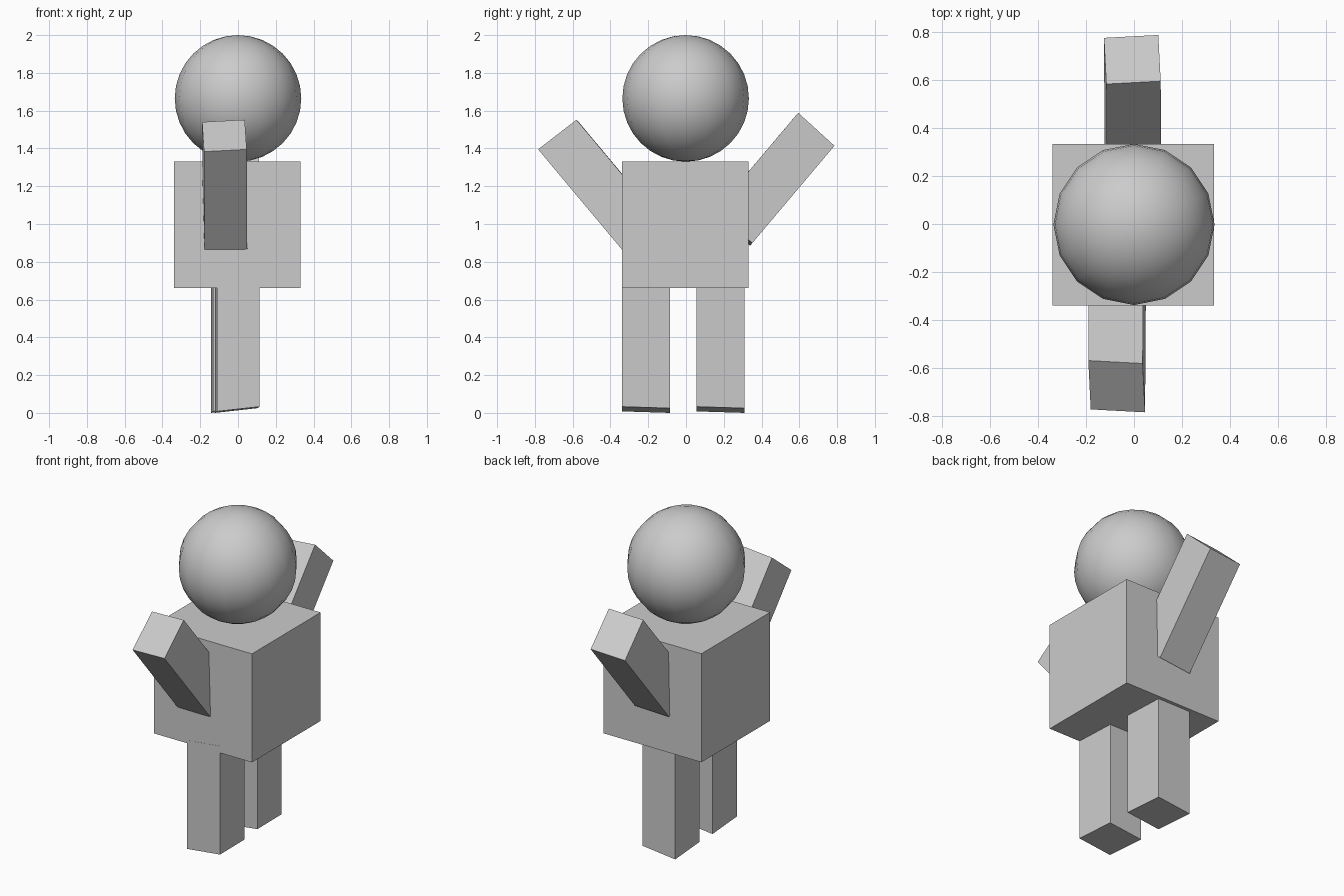
import bpy
from mathutils import Matrix, Vector

cube = bpy.data.objects.get("Cube")
if cube:
    bpy.data.objects.remove(cube, do_unlink=True)

# Single plain grey
grey = bpy.data.materials.new("plain_grey")
grey.use_nodes = True
COLOUR = (0.6, 0.6, 0.6, 1)
grey.diffuse_color = COLOUR
grey.node_tree.nodes["Principled BSDF"].inputs["Base Color"].default_value = COLOUR


def block(name, corner, across, depth, length):
    """Slanted box spanned by three edge vectors from one corner."""
    bpy.ops.mesh.primitive_cube_add(size=1)
    ob = bpy.context.object
    ob.name = name
    edges = [Vector(e) for e in (across, depth, length)]
    frame = Matrix(edges).transposed().to_4x4()
    frame.translation = Vector(corner) + sum(edges, Vector()) / 2
    ob.data.transform(frame)
    if frame.determinant() < 0:
        ob.data.flip_normals()
    ob.data.materials.append(grey)
    return ob


# Torso
SIDE = 0.67
block("torso", (-0.338, -0.338, 0.66), (SIDE, 0, 0), (0, SIDE, 0), (0, 0, SIDE))

# Legs, slightly tilted at the soles
for name, x, y in (("right_leg", -0.11, -0.339), ("left_leg", -0.132, 0.056)):
    block(name, (x, y, 0.008), (0.225, 0, 0.025), (-0.012, 0.255, -0.008), (0, 0, 0.67))

# Raised arms, each running from its outer tip down into the torso
block("right_arm", (-0.18, -0.771, 1.383),
      (0.226, -0.012, 0.012), (-0.01, 0.203, 0.157), (0.003, 0.442, -0.528))
block("left_arm", (-0.125, 0.774, 1.4),
      (0.226, 0.012, 0.014), (0.01, -0.192, 0.175), (0.003, -0.435, -0.515))

# Head
bpy.ops.mesh.primitive_uv_sphere_add(segments=16, ring_count=16, radius=0.335,
                                     location=(0, -0.002, 1.665))
head = bpy.context.object
head.name = "head"
head.data.materials.append(grey)
bpy.ops.object.shade_smooth()
